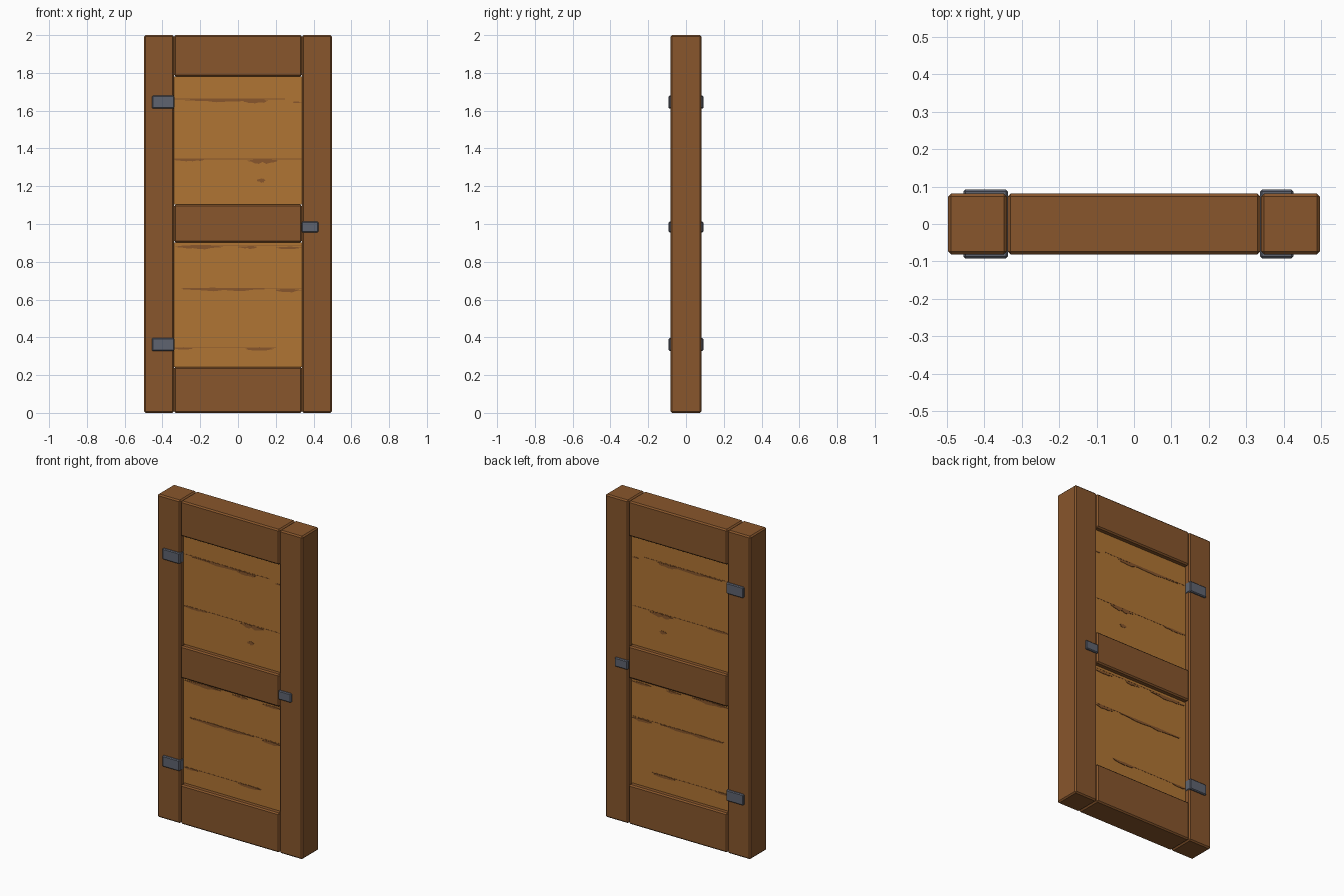
import bpy, bmesh, random

cube = bpy.data.objects.get("Cube")
if cube:
    bpy.data.objects.remove(cube, do_unlink=True)

random.seed(4)


def material(name, rgb):
    m = bpy.data.materials.new(name)
    m.use_nodes = True
    m.diffuse_color = (*rgb, 1)
    bsdf = next(n for n in m.node_tree.nodes if n.type == 'BSDF_PRINCIPLED')
    bsdf.inputs["Base Color"].default_value = (*rgb, 1)
    return m


FRAME = material("brown_frame_wood", (0.246, 0.093, 0.025))
PANEL = material("honey_panel_wood", (0.434, 0.178, 0.033))
METAL = material("grey_metal", (0.114, 0.127, 0.162))


def finish(name, bm, mat):
    mesh = bpy.data.meshes.new(name)
    bmesh.ops.recalc_face_normals(bm, faces=bm.faces)
    bm.to_mesh(mesh)
    bm.free()
    mesh.materials.append(mat)
    ob = bpy.data.objects.new(name, mesh)
    bpy.context.collection.objects.link(ob)
    return ob


def box(name, x0, x1, z0, z1, depth, mat, bevel=0.0):
    """Box centred on y = 0, reaching depth to the front and the back."""
    bm = bmesh.new()
    bmesh.ops.create_cube(bm, size=1)
    for v in bm.verts:
        v.co.x = x0 if v.co.x < 0 else x1
        v.co.y = -depth if v.co.y < 0 else depth
        v.co.z = z0 if v.co.z < 0 else z1
    if bevel:
        bmesh.ops.bevel(bm, geom=bm.edges[:], offset=bevel, segments=1,
                        affect='EDGES')
    return finish(name, bm, mat)


def streak(name, x0, x1, z, height, depth, steps=8):
    """Ragged, tapering wood grain mark running right through the panel."""
    bm = bmesh.new()
    top, bottom = [], []
    for i in range(steps + 1):
        t = i / steps
        x = x0 + (x1 - x0) * t
        h = height * (0.12 + 1.6 * t * (1 - t)) * random.uniform(0.6, 1.2)
        top.append((x, z + h * 0.5))
        bottom.append((x, z - h * random.uniform(0.6, 1)))
    outline = bottom + top[::-1]
    face = bm.faces.new([bm.verts.new((x, -depth, zz)) for x, zz in outline])
    ext = bmesh.ops.extrude_face_region(bm, geom=[face], use_keep_orig=True)
    for v in ext["geom"]:
        if isinstance(v, bmesh.types.BMVert):
            v.co.y = depth
    return finish(name, bm, FRAME)


# Upright stiles
box("right_stile", -0.497, -0.34, 0, 2, 0.081, FRAME, 0.008)
box("left_stile", 0.34, 0.497, 0, 2, 0.081, FRAME, 0.008)

# Cross rails
for name, z0, z1 in (("bottom_rail", 0, 0.244), ("middle_rail", 0.903, 1.103),
                     ("top_rail", 1.782, 2)):
    box(name, -0.338, 0.338, z0, z1, 0.081, FRAME, 0.008)

# Recessed panels
P = 0.05
box("lower_panel", -0.338, 0.338, 0.244, 0.903, P, PANEL)
box("upper_panel", -0.338, 0.338, 1.103, 1.782, P, PANEL)

# Hinges and latch, showing on both faces
for name, z in (("lower_hinge", 0.362), ("upper_hinge", 1.645)):
    box(name, -0.456, -0.337, z - 0.034, z + 0.034, 0.092, METAL, 0.005)
box("latch", 0.337, 0.426, 0.956, 1.012, 0.092, METAL, 0.005)

# Wide grain marks: start, end, height on panel, thickness
marks = [
    (-0.28, 0.16, 1.656, 0.022), (0.03, 0.15, 1.65, 0.026),
    (0.29, 0.335, 1.645, 0.014),
    (-0.335, -0.18, 1.34, 0.022), (0.05, 0.21, 1.335, 0.032),
    (0.1, 0.145, 1.232, 0.036),
    (-0.33, -0.08, 0.88, 0.03), (0.0, 0.1, 0.878, 0.022),
    (0.2, 0.335, 0.875, 0.018),
    (-0.29, 0.14, 0.656, 0.024), (0.2, 0.335, 0.65, 0.024),
    (-0.335, -0.24, 0.342, 0.02), (0.04, 0.19, 0.34, 0.026),
]
for i, (x0, x1, z, h) in enumerate(marks):
    streak(f"grain_mark_{i + 1}", x0, x1, z, h, P + 0.002 + i * 0.0001)

# Hairline grain running between the wide marks
for i, (x0, x1, z) in enumerate(((-0.335, 0.25, 1.662), (-0.335, 0.335, 1.344),
                                 (-0.3, 0.335, 0.888), (-0.3, 0.335, 0.66),
                                 (-0.335, 0.2, 0.345))):
    box(f"grain_line_{i + 1}", x0, x1, z - 0.002, z + 0.002, P + 0.001, FRAME)
